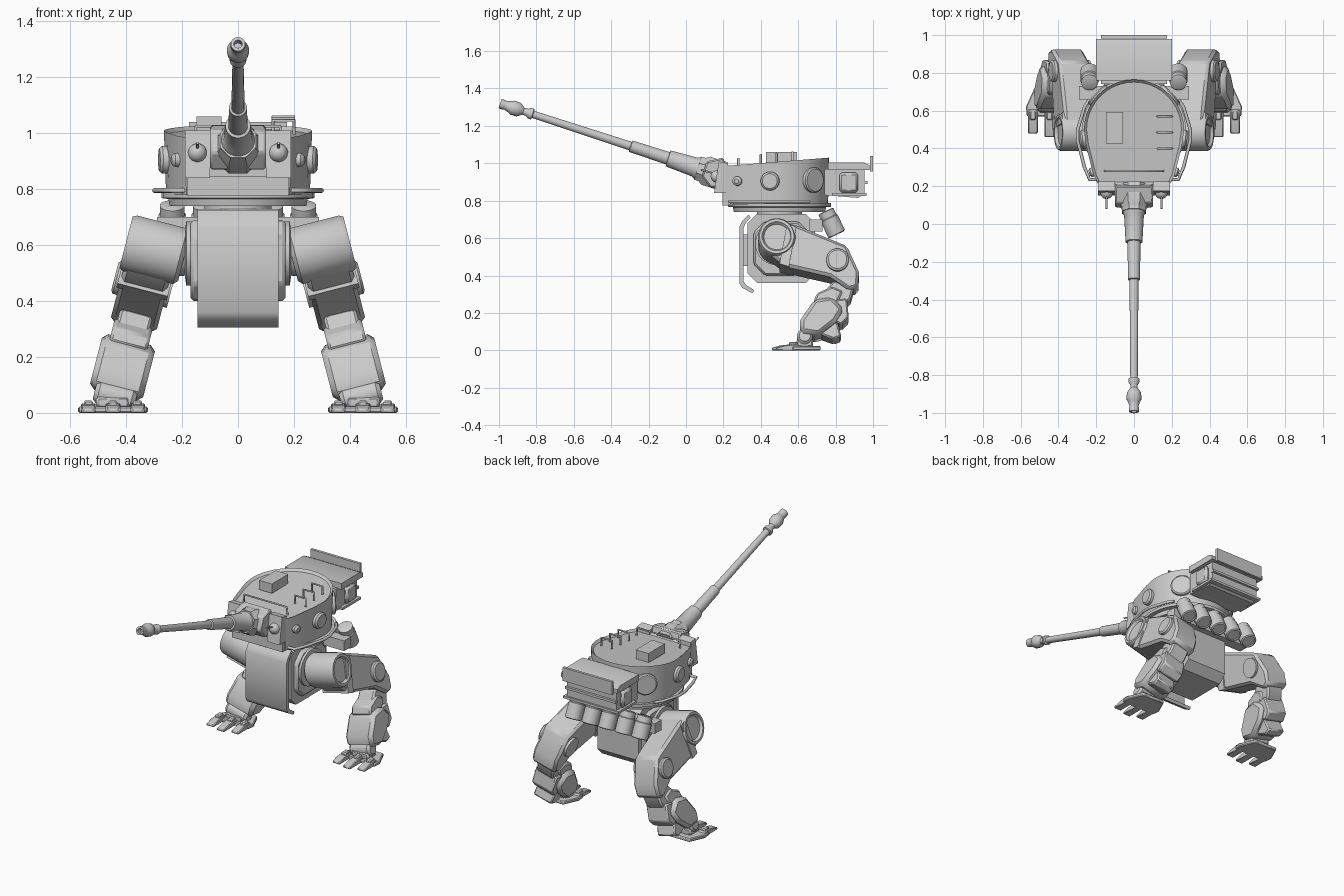
import bpy, bmesh, math
from mathutils import Matrix, Vector

if "Cube" in bpy.data.objects:
    bpy.data.objects.remove(bpy.data.objects["Cube"])

grey = bpy.data.materials.new("plain_grey")
grey.diffuse_color = (0.6, 0.6, 0.6, 1)
grey.use_nodes = True
grey.node_tree.nodes["Principled BSDF"].inputs["Base Color"].default_value = grey.diffuse_color
I = Matrix.Identity(4)


def finish(name, bm, m=I, bevel=0, angle=35):
    bm.transform(m)
    bmesh.ops.recalc_face_normals(bm, faces=bm.faces)
    me = bpy.data.meshes.new(name)
    bm.to_mesh(me)
    bm.free()
    for p in me.polygons:
        p.use_smooth = True
    me.set_sharp_from_angle(angle=math.radians(angle))
    me.materials.append(grey)
    ob = bpy.data.objects.new(name, me)
    bpy.context.collection.objects.link(ob)
    if bevel:
        b = ob.modifiers.new("chamfer", 'BEVEL')
        b.width, b.segments, b.angle_limit = bevel, 1, math.radians(40)
    return ob


def prism(name, prof, x0, x1, m=I, bevel=0):
    """Side profile of (y, z) points extruded along x."""
    bm = bmesh.new()
    a = [bm.verts.new((x0, y, z)) for y, z in prof]
    b = [bm.verts.new((x1, y, z)) for y, z in prof]
    n = len(prof)
    bm.faces.new(a)
    bm.faces.new(b[::-1])
    for i in range(n):
        j = (i + 1) % n
        bm.faces.new((a[i], a[j], b[j], b[i]))
    return finish(name, bm, m, bevel)


def box(name, x, y, z, m=I, bevel=0):
    return prism(name, [(y[0], z[0]), (y[1], z[0]), (y[1], z[1]), (y[0], z[1])], x[0], x[1], m, bevel)


def lathe(name, prof, origin, axis, seg=24, m=I):
    """Spin (radius, distance) points about an axis, with capped ends."""
    bm = bmesh.new()
    rings = [[bm.verts.new((r * math.cos(2 * math.pi * (i + .5) / seg),
                            r * math.sin(2 * math.pi * (i + .5) / seg), t))
              for i in range(seg)] for r, t in prof]
    for p, q in zip(rings, rings[1:]):
        for i in range(seg):
            j = (i + 1) % seg
            bm.faces.new((p[i], p[j], q[j], q[i]))
    bm.faces.new(rings[0][::-1])
    bm.faces.new(rings[-1])
    rot = Vector(axis).to_track_quat('Z', 'Y').to_matrix().to_4x4()
    return finish(name, bm, m @ Matrix.Translation(origin) @ rot)


def rod(name, pts, r):
    cu = bpy.data.curves.new(name, 'CURVE')
    cu.dimensions, cu.bevel_depth, cu.bevel_resolution, cu.use_fill_caps = '3D', r, 2, True
    s = cu.splines.new('POLY')
    s.points.add(len(pts) - 1)
    for p, c in zip(s.points, pts):
        p.co = (*c, 1)
    cu.materials.append(grey)
    bpy.context.collection.objects.link(bpy.data.objects.new(name, cu))


# turret: horseshoe wall with a sunken, gently sloping roof
half = [(.265 * math.cos(math.radians(a)), .5 + .265 * math.sin(math.radians(a))) for a in range(0, 90, 9)]
half = [(.19, .21), (.215, .26), (.255, .42)] + half
outline = half + [(0, .765)] + [(-x, y) for x, y in half[::-1]]
bm = bmesh.new()
low = [bm.verts.new((x * .97, .5 + (y - .5) * .98, .78)) for x, y in outline]
top = [bm.verts.new((x, y, .985 + .08 * (y - .2))) for x, y in outline]
n = len(outline)
for i in range(n):
    j = (i + 1) % n
    bm.faces.new((low[i], low[j], top[j], top[i]))
bm.faces.new(low[::-1])
roof = bm.faces.new(top)
bm.normal_update()
bmesh.ops.inset_region(bm, faces=[roof], thickness=.014)
bmesh.ops.translate(bm, verts=roof.verts, vec=(0, 0, -.014))
finish("turret", bm, angle=30)

# turret ring and neck
lathe("turret_ring", [(.12, .70), (.12, .74), (.245, .74), (.25, .765), (.275, .768), (.275, .787)],
      (0, .5, 0), (0, 0, 1), 40)
box("turret_front_lip", (-.18, .18), (.195, .26), (.775, .845))

# gun mantlet
prism("mantlet", [(.11, 1.01), (.2, 1.03), (.24, .87), (.13, .87), (.085, .93)], -.1, .1, bevel=.008)
gun_o, gun_d = (0, .2, .93), (0, -.951, .31)
lathe("mantlet_collar", [(.085, 0), (.085, .1), (.07, .12), (.07, .145)], gun_o, gun_d, 8)

# gun barrel and muzzle brake
lathe("gun_barrel", [(.06, .08), (.06, .15), (.053, .16), (.045, .31), (.035, .312), (.032, .52),
                     (.024, .523), (.02, 1.07), (.03, 1.073), (.03, 1.09), (.02, 1.105), (.02, 1.125),
                     (.038, 1.15), (.04, 1.185), (.032, 1.20), (.024, 1.225), (.027, 1.235),
                     (.026, 1.256), (.015, 1.256), (.015, 1.22)], gun_o, gun_d, 20)

# roof details
bm = bmesh.new()
bmesh.ops.create_cube(bm, size=1, matrix=Matrix.Translation((-.104, .51, 1.03)) @ Matrix.Diagonal((.09, .165, .06, 1)))
finish("roof_hatch", bm)
for y in (.4, .485, .57):
    z = 1.0 + .08 * (y - .2)
    rod("roof_handle", [(.125, y, z - .02), (.125, y, z + .03), (.2, y, z + .03), (.2, y, z - .02)], .006)
rod("front_roof_bar", [(-.155, .28, .97), (-.15, .28, 1.025), (.15, .28, 1.025), (.155, .28, .97)], .006)

# rear stowage bin
prism("bin_body", [(.74, .83), (.92, .815), (.955, .84), (.955, .97), (.74, .97)], -.175, .175)
prism("bin_lid", [(.76, .965), (.98, .965), (.98, .99), (.95, 1.005), (.76, 1.005)], -.2, .2)
box("bin_rear_board", (-.175, .175), (.983, 1.0), (.955, 1.04))
box("bin_lower_rail", (-.195, .195), (.78, .965), (.825, .84))
box("bin_middle_rail", (-.18, .18), (.95, .97), (.89, .905))

# row of tilted canisters and their rack
for i in range(-2, 3):
    lathe("rear_canister", [(.036, -.07), (.045, -.066), (.045, -.03), (.05, -.026), (.05, .066), (.04, .07), (.04, .06)],
          (i * .1175, .777, .682), (0, .43, -.9), 16)
box("canister_rack", (-.29, .29), (.66, .73), (.635, .70))

# hull with side plates and curved front shield
def octagon(y0, y1, z0, z1, c):
    return [(y0 + c, z0), (y1 - c, z0), (y1, z0 + c), (y1, z1 - c),
            (y1 - c, z1), (y0 + c, z1), (y0, z1 - c), (y0, z0 + c)]


prism("hull", octagon(.33, .69, .36, .73, .05), -.145, .145)
prism("hull_side_plates", octagon(.36, .66, .40, .69, .06), -.17, .17, bevel=.012)
prism("front_shield", [(.335, .725), (.30, .69), (.285, .66), (.285, .36), (.30, .335), (.355, .305),
                       (.365, .322), (.32, .35), (.307, .37), (.307, .65), (.318, .68), (.345, .71)], -.145, .145)
box("shield_mounts", (-.06, .06), (.295, .35), (.45, .62))

for s in (-1, 1):
    # mantlet cheeks with lamps and pins
    prism("mantlet_cheek", [(.175, 1.01), (.225, 1.0), (.23, .84), (.15, .84)], s * .1, s * .19)
    lathe("lamp", [(.034, -.02), (.034, .0), (.03, .016), (.018, .028), (.004, .033)],
          (s * .145, .165, .93), (0, -1, .1), 16)
    rod("lamp_pin", [(s * .145, .19, .935), (s * .145, .08, .965)], .005)
    # side ports, rear hatch and guard rail
    lathe("side_port", [(.05, -.03), (.05, .012), (.04, .022)], (s * .26, .45, .905), (s, -.1, 0), 24)
    lathe("front_port", [(.027, -.03), (.025, .012), (.012, .022)], (s * .217, .275, .905), (s, -.25, 0), 16)
    lathe("rear_hatch", [(.068, -.04), (.068, .008), (.06, .014)], (s * .192, .682, .91), (s * .73, .68, 0), 24)
    box("bin_side_box", (s * .17, s * .2), (.82, .92), (.845, .95), bevel=.012)
    rod("guard_rail", [(s * .19, .235, .795), (s * .235, .235, .795), (s * .262, .3, .795), (s * .298, .44, .795),
                       (s * .298, .5, .795), (s * .262, .62, .795), (s * .235, .66, .795)], .009)
    # hip joint
    lathe("hip_joint", [(.115, .16), (.115, .185), (.08, .19), (.085, .25)], (0, .485, .57), (s, 0, 0), 24)

    # leg parts lie in a plane splayed outward from the hip
    leg = (Matrix.Diagonal((s, 1, 1, 1)) @ Matrix.Translation((.305, 0, .58)) @
           Matrix.Rotation(math.radians(-14.5), 4, 'Y') @ Matrix.Diagonal((1, 1, 1.033, 1)) @
           Matrix.Translation((0, 0, -.58)))
    lathe("hip_drum", [(.085, -.115), (.1, -.1), (.1, .085), (.092, .1), (.078, .1), (.068, .085)],
          (0, .485, .585), (1, 0, 0), 28, leg)
    prism("thigh", [(.50, .67), (.59, .65), (.86, .54), (.925, .40), (.92, .32), (.87, .305),
                    (.77, .375), (.53, .43), (.44, .50)], -.085, .085, leg, .015)
    prism("thigh_band", [(.54, .655), (.59, .637), (.55, .425), (.50, .44)], -.093, .093, leg)
    lathe("knee_disc", [(.06, -.1), (.06, .1), (.05, .108)], (0, .81, .46), (1, 0, 0), 20, leg)
    prism("shin_joint", [(.79, .36), (.90, .33), (.88, .26), (.80, .18), (.70, .22), (.73, .29)], -.06, .06, leg, .01)
    prism("shin_guard", [(.70, .29), (.78, .325), (.84, .30), (.80, .22), (.68, .24)], -.07, .07, leg, .01)
    prism("shin", [(.61, .14), (.685, .25), (.78, .265), (.845, .20), (.80, .13), (.71, .06), (.61, .075)],
          -.098, .098, leg, .02)
    prism("calf_plate", [(.79, .25), (.86, .26), (.87, .16), (.83, .12), (.77, .15)], -.075, .075, leg, .008)
    prism("heel_plate", [(.75, .13), (.81, .135), (.83, .06), (.79, .045), (.72, .07)], -.065, .065, leg, .008)
    lathe("ankle", [(.03, -.075), (.042, -.06), (.042, .06), (.03, .075)], (0, .635, .06), (1, 0, 0), 16, leg)

    # flat foot with three toes
    cx = s * .447
    bm = bmesh.new()
    sole = [(-.12, .57), (-.125, .62), (-.08, .72), (.08, .72), (.125, .62), (.12, .57)]
    f = bm.faces.new([bm.verts.new((cx + x, y, 0)) for x, y in sole])
    up = bmesh.ops.extrude_face_region(bm, geom=[f])
    bmesh.ops.translate(bm, verts=[v for v in up['geom'] if isinstance(v, bmesh.types.BMVert)], vec=(0, 0, .022))
    finish("foot_plate", bm, bevel=.005)
    box("foot_block", (cx - .06, cx + .06), (.59, .68), (.015, .06), bevel=.01)
    for k in (-1, 0, 1):
        x = cx + k * .088
        y = .46 + .02 * abs(k)
        prism("toe", [(y, 0), (y, .014), (y + .05, .028), (.6, .034), (.62, 0)], x - .026, x + .026, bevel=.004)
        box("toe_knuckle", (x - .016, x + .016), (.55, .6), (.02, .045), bevel=.006)
